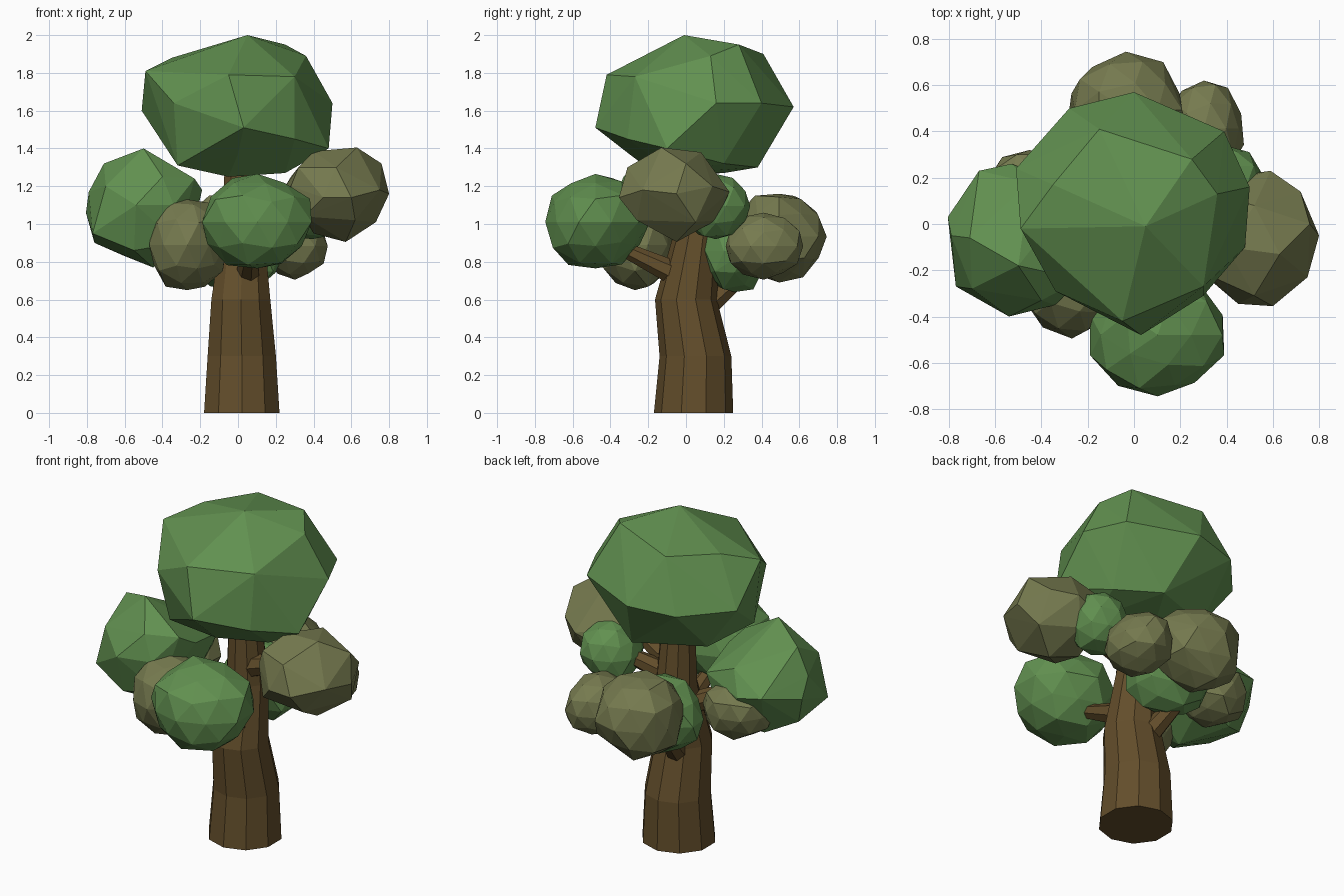
import bpy, bmesh, math, random
from mathutils import Vector

def material(name, rgb):
    m = bpy.data.materials.new(name)
    m.diffuse_color = (*rgb, 1)
    return m

GREEN = material("leaf_green", (0.12, 0.28, 0.08))
OLIVE = material("leaf_olive", (0.18, 0.195, 0.078))
BARK = material("bark_brown", (0.125, 0.076, 0.024))

def finish(name, bm, mat):
    bmesh.ops.recalc_face_normals(bm, faces=bm.faces)
    me = bpy.data.meshes.new(name)
    bm.to_mesh(me)
    bm.free()
    me.materials.append(mat)
    ob = bpy.data.objects.new(name, me)
    bpy.context.collection.objects.link(ob)

def hull(name, points, mat):
    """Convex faceted solid around a few corner points."""
    bm = bmesh.new()
    for p in points:
        bm.verts.new(p)
    res = bmesh.ops.convex_hull(bm, input=bm.verts)
    junk = {g for g in res["geom_interior"] + res["geom_unused"]
            if isinstance(g, bmesh.types.BMVert) and g.is_valid}
    bmesh.ops.delete(bm, geom=list(junk), context='VERTS')
    finish(name, bm, mat)

def blob(name, lo, hi, mat, seed):
    """Rough faceted leaf ball fitted exactly to a bounding box."""
    rng = random.Random(seed)
    src = bmesh.new()
    bmesh.ops.create_icosphere(src, subdivisions=2, radius=1)
    pts = [v.co * rng.uniform(0.92, 1.06) for v in src.verts]
    src.free()
    mn = [min(p[i] for p in pts) for i in range(3)]
    mx = [max(p[i] for p in pts) for i in range(3)]
    hull(name, [[lo[i] + (p[i] - mn[i]) / (mx[i] - mn[i]) * (hi[i] - lo[i])
                 for i in range(3)] for p in pts], mat)

def tube(name, rings, sides):
    """Loft of rings (centre, radius, axis) with capped ends."""
    bm = bmesh.new()
    loops = []
    for c, r, axis in rings:
        q = Vector(axis).to_track_quat('Z', 'Y')
        loops.append([bm.verts.new(Vector(c) + q @ Vector((
            r * math.cos(2 * math.pi * (k + 0.5) / sides),
            r * math.sin(2 * math.pi * (k + 0.5) / sides), 0)))
            for k in range(sides)])
    for a, b in zip(loops, loops[1:]):
        for k in range(sides):
            j = (k + 1) % sides
            bm.faces.new((a[k], a[j], b[j], b[k]))
    bm.faces.new(loops[0][::-1])
    bm.faces.new(loops[-1])
    finish(name, bm, BARK)

# Trunk
UP = (0, 0, 1)
tube("trunk", [((0.02, 0.04, 0), 0.21, UP), ((0.02, 0.05, 0.3), 0.19, UP),
               ((0.015, 0.0, 0.6), 0.164, UP), ((0.025, 0.055, 0.95), 0.12, UP),
               ((0.02, 0.04, 1.35), 0.092, UP)], 10)

# Branches reaching into the leaf balls
branches = {
    "front": ((0.05, -0.02, 0.72), (0.07, -0.38, 0.89)),
    "back": ((0.0, 0.06, 0.52), (-0.13, 0.42, 0.84)),
    "left": ((0.0, 0.03, 0.80), (-0.40, -0.05, 1.02)),
    "right": ((0.05, 0.03, 1.04), (0.42, -0.04, 1.18)),
    "upper_right": ((0.04, 0.05, 0.98), (0.38, 0.17, 1.12)),
}
for n, (a, b) in branches.items():
    d = Vector(b) - Vector(a)
    tube("branch_" + n, [(a, 0.07, d), (b, 0.035, d)], 7)

# Large crown
hull("crown", [
    (0.05, -0.01, 2.0), (0.25, 0.28, 1.95), (-0.15, 0.41, 1.90), (0.36, 0.13, 1.89),
    (-0.35, 0.17, 1.88), (-0.49, -0.02, 1.81), (-0.05, -0.42, 1.79), (0.30, -0.27, 1.78),
    (0.03, -0.48, 1.51), (-0.34, -0.29, 1.64), (-0.51, 0.24, 1.60), (0, 0.57, 1.62),
    (-0.28, 0.50, 1.60), (0.39, 0.40, 1.64), (0.50, 0.16, 1.64), (0.48, -0.10, 1.40),
    (-0.32, -0.20, 1.31), (0.30, -0.31, 1.45), (0.0, 0.2, 1.27), (0.1, 0.38, 1.30),
    (-0.05, -0.14, 1.25), (0.25, -0.06, 1.27), (0, -0.30, 1.37), (-0.30, 0.22, 1.32),
    (0.32, 0.2, 1.32)], GREEN)

# Big tilted leaf ball on the left
hull("leaves_left", [
    (-0.50, -0.18, 1.40), (-0.71, -0.06, 1.32), (-0.805, 0.03, 1.06), (-0.79, -0.05, 1.17),
    (-0.77, -0.27, 0.95), (-0.54, -0.40, 1.10), (-0.34, -0.35, 1.10), (-0.45, -0.15, 0.77),
    (-0.19, -0.14, 1.18), (-0.23, -0.24, 1.24), (-0.24, 0.15, 1.12), (-0.53, 0.26, 1.08),
    (-0.67, 0.23, 1.10), (-0.60, 0.10, 0.83), (-0.70, -0.28, 1.20), (-0.40, -0.33, 1.25),
    (-0.26, -0.10, 0.88), (-0.45, 0.18, 1.21), (-0.76, 0.0, 0.90), (-0.36, 0.17, 0.88),
    (-0.55, -0.32, 0.86), (-0.32, -0.30, 0.90)], GREEN)

# Tilted leaf ball on the right
hull("leaves_right", [
    (0.40, -0.10, 1.385), (0.63, -0.13, 1.405), (0.52, 0.08, 1.38), (0.76, 0.0, 1.32),
    (0.75, -0.23, 1.18), (0.80, -0.05, 1.16), (0.73, 0.05, 1.01), (0.57, -0.05, 0.905),
    (0.40, 0.0, 0.95), (0.25, 0.0, 1.20), (0.28, 0.15, 1.25), (0.59, 0.23, 1.17),
    (0.38, 0.20, 1.10), (0.72, 0.14, 1.20), (0.45, -0.345, 1.14), (0.60, -0.355, 1.14),
    (0.52, -0.31, 1.30), (0.35, -0.26, 1.04), (0.62, -0.26, 1.02), (0.28, -0.20, 1.20),
    (0.52, 0.16, 1.02), (0.32, -0.22, 1.30)], OLIVE)

# Smaller leaf balls
blob("leaves_front", (-0.19, -0.745, 0.765), (0.39, -0.19, 1.265), GREEN, 3)
blob("leaves_front_left", (-0.47, -0.495, 0.65), (-0.06, -0.07, 1.13), OLIVE, 4)
blob("leaves_back", (-0.28, 0.25, 0.69), (0.22, 0.745, 1.16), OLIVE, 5)
blob("leaves_back_right", (0.13, 0.21, 0.705), (0.475, 0.62, 1.06), OLIVE, 6)
blob("leaves_upper_right", (0.22, -0.02, 0.92), (0.57, 0.34, 1.265), GREEN, 7)
blob("leaves_back_low", (-0.27, 0.08, 0.64), (0.25, 0.45, 1.08), GREEN, 8)
blob("leaves_back_left", (-0.65, -0.05, 0.79), (-0.25, 0.32, 1.12), OLIVE, 9)
